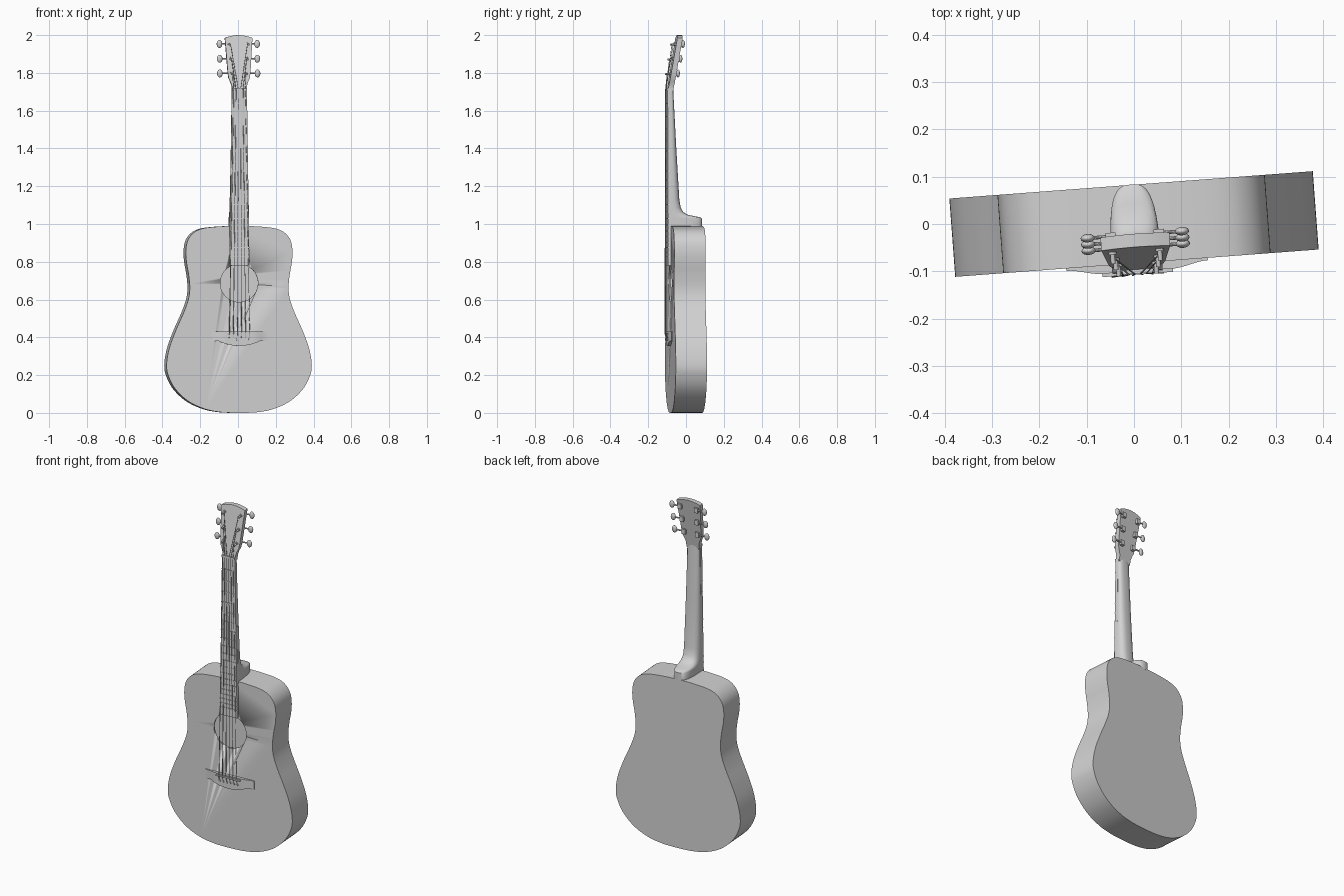
import bpy, bmesh, math
from mathutils import Vector, Matrix

if "Cube" in bpy.data.objects:
    bpy.data.objects.remove(bpy.data.objects["Cube"])

YAW = math.radians(4.3)      # the whole guitar is turned slightly
FRONT, BACK = -0.083, 0.083  # soundboard and back planes
NUT, SADDLE = 1.71, 0.42

grey = bpy.data.materials.new("plain_grey")
grey.diffuse_color = (0.65, 0.65, 0.65, 1)
grey.use_nodes = True
grey.node_tree.nodes["Principled BSDF"].inputs["Base Color"].default_value = grey.diffuse_color


def make(name, bm, angle=35):
    bmesh.ops.recalc_face_normals(bm, faces=bm.faces)
    me = bpy.data.meshes.new(name)
    bm.to_mesh(me)
    bm.free()
    me.materials.append(grey)
    ob = bpy.data.objects.new(name, me)
    bpy.context.collection.objects.link(ob)
    ob.rotation_euler.z = YAW
    bpy.ops.object.select_all(action='DESELECT')
    ob.select_set(True)
    bpy.context.view_layer.objects.active = ob
    bpy.ops.object.shade_smooth_by_angle(angle=math.radians(angle))
    return ob


def loft(bm, rings):
    rows = [[bm.verts.new(p) for p in r] for r in rings]
    n = len(rows[0])
    for a, b in zip(rows, rows[1:]):
        for i in range(n):
            j = (i + 1) % n
            bm.faces.new((a[i], a[j], b[j], b[i]))
    bm.faces.new(rows[0])
    bm.faces.new(rows[-1][::-1])


def prism(bm, outline, y0, y1):
    loft(bm, [[(x, y, z) for x, z in outline] for y in (y0, y1)])


def box(bm, lo, hi):
    prism(bm, [(lo[0], lo[2]), (hi[0], lo[2]), (hi[0], hi[2]), (lo[0], hi[2])], lo[1], hi[1])


def rod(bm, a, b, r, seg=8):
    a, b = Vector(a), Vector(b)
    d = b - a
    m = Matrix.Translation((a + b) / 2) @ d.to_track_quat('Z', 'Y').to_matrix().to_4x4()
    bmesh.ops.create_cone(bm, cap_ends=True, segments=seg, radius1=r, radius2=r,
                          depth=d.length, matrix=m)


def spline(pts, steps=6):
    out = []
    for i in range(len(pts) - 1):
        p0, p1 = Vector(pts[max(i - 1, 0)]), Vector(pts[i])
        p2, p3 = Vector(pts[i + 1]), Vector(pts[min(i + 2, len(pts) - 1)])
        for k in range(steps):
            t = k / steps
            out.append(0.5 * (2 * p1 + (p2 - p0) * t + (2 * p0 - 5 * p1 + 4 * p2 - p3) * t * t
                              + (3 * p1 - p0 - 3 * p2 + p3) * t ** 3))
    return [tuple(p) for p in out] + [pts[-1]]


def mirrored(half):
    return half + [(-x, z) for x, z in half[-2:0:-1]]


# body: hollow shell with a round sound hole
half = spline([(0, 0), (.09, .003), (.18, .02), (.27, .062), (.34, .128), (.377, .2),
               (.385, .26), (.37, .345), (.335, .44), (.295, .53), (.27, .6), (.262, .66),
               (.268, .73), (.28, .8), (.283, .86), (.272, .915), (.24, .955),
               (.19, .977), (.1, .987), (0, .99)])
outline = mirrored(half)
bm = bmesh.new()
prism(bm, outline, FRONT, BACK)
body = make("body", bm)

bm = bmesh.new()
prism(bm, [(x * .97, .495 + (z - .495) * .975) for x, z in outline], FRONT + .01, BACK - .01)
cavity = make("cavity_cutter", bm)
bm = bmesh.new()
rod(bm, (0, FRONT - .05, .687), (0, FRONT + .04, .687), .1, 64)
hole = make("hole_cutter", bm)
for cutter in (cavity, hole):
    cutter.hide_render = True
    mod = body.modifiers.new("cut", 'BOOLEAN')
    mod.operation, mod.solver, mod.object = 'DIFFERENCE', 'EXACT', cutter
bpy.context.view_layer.update()
me = bpy.data.meshes.new_from_object(body.evaluated_get(bpy.context.evaluated_depsgraph_get()))
body.modifiers.clear()
body.data = me
for cutter in (cavity, hole):
    bpy.data.objects.remove(cutter)

# neck and heel: rounded cross-sections lofted downwards (z, half width, back y, roundness)
bm = bmesh.new()
rings = []
for z, w, yb, p in [(1.72, .038, -.069, .75), (1.4, .044, -.052, .75), (1.13, .05, -.036, .75),
                    (1.085, .051, -.028, .75), (1.062, .052, -.014, .72), (1.049, .052, .01, .7),
                    (1.041, .052, .045, .68), (1.036, .052, .075, .66), (1.03, .052, .084, .65),
                    (.98, .052, .084, .65)]:
    ring = []
    for k in range(21):
        a = math.pi * k / 20
        c, s = math.cos(a), max(math.sin(a), 0)
        ring.append((w * math.copysign(abs(c) ** p, c), -.085 + (yb + .085) * s ** p, z))
    rings.append(ring)
loft(bm, rings)
make("neck", bm, 50)

# fretboard


def board_half(z):
    return .040 + (NUT - z) * .0145


bm = bmesh.new()
loft(bm, [[(-board_half(z), -.1, z), (board_half(z), -.1, z),
           (board_half(z), -.081, z), (-board_half(z), -.081, z)] for z in (.78, NUT)])
make("fretboard", bm)

# frets, spaced by the semitone rule
bm = bmesh.new()
for n in range(1, 21):
    z = NUT - (NUT - SADDLE) * (1 - 2 ** (-n / 12))
    w = board_half(z)
    box(bm, (-w, -.1025, z - .002), (w, -.099, z + .002))
make("frets", bm)

bm = bmesh.new()
box(bm, (-.04, -.105, NUT - .002), (.04, -.075, NUT + .01))
make("nut", bm)

# headstock leaning back


def head_y(z):
    return -.098 + .17 * (z - NUT)


half = [(0, 1.7), (.039, 1.7), (.04, 1.73), (.046, 1.75), (.056, 1.772), (.06, 1.8),
        (.073, 1.985), (.05, 1.993), (.025, 1.998), (0, 2.0)]
bm = bmesh.new()
loft(bm, [[(x, head_y(z) + t, z) for x, z in mirrored(half)] for t in (0, .028)])
make("headstock", bm)

# tuners: posts, collars, gear housings, shafts and buttons on both sides
tuners = [(1.797, .040), (1.875, .045), (1.953, .050)]
posts, gears, buttons = bmesh.new(), bmesh.new(), bmesh.new()
for side in (-1, 1):
    for z, x in tuners:
        y = head_y(z)
        yb = y + .034
        rod(posts, (side * x, y + .01, z), (side * x, y - .024, z - .004), .005, 12)
        rod(posts, (side * x, y + .01, z), (side * x, y - .004, z - .001), .009, 12)
        x0, x1 = sorted((side * (x - .01), side * (x + .012)))
        box(gears, (x0, yb - .012, z - .014), (x1, yb + .008, z + .014))
        rod(gears, (side * x, yb, z), (side * .092, yb, z), .004, 10)
        bmesh.ops.create_uvsphere(buttons, u_segments=16, v_segments=10, radius=1,
                                  matrix=Matrix.Translation((side * .1, yb, z))
                                  @ Matrix.Diagonal((.015, .009, .021, 1)))
make("tuner_posts", posts)
make("tuner_gears", gears)
make("tuner_buttons", buttons, 60)

# bridge: thick in the middle, thin wings, bowed lower edge
bm = bmesh.new()
rings = []
for k in range(31):
    x = -.15 + .01 * k
    t = min(max((abs(x) - .075) / .075, 0), 1)
    t = t * t * (3 - 2 * t)
    y = -.1 + .012 * t
    low = .355 + .025 * min(abs(x) / .11, 1) ** 2
    rings.append([(x, y, low), (x, y, .43), (x, FRONT + .004, .43), (x, FRONT + .004, low)])
loft(bm, rings)
make("bridge", bm)

bm = bmesh.new()
box(bm, (-.075, -.107, SADDLE - .004), (.075, -.09, SADDLE + .004))
make("saddle", bm)

# bridge pins and strings
pins, strings = bmesh.new(), bmesh.new()
for i in range(6):
    f = (i - 2.5) / 2.5
    side = 1 if f > 0 else -1
    pz, px = tuners[i if i < 3 else 5 - i]
    rod(pins, (f * .055, -.09, .39), (f * .055, -.106, .39), .0065, 12)
    path = [(f * .055, -.1, .392), (f * .054, -.108, SADDLE), (f * .031, -.106, NUT + .004),
            (side * (px - .005), head_y(pz) - .014, pz)]
    r = .0022 - .0002 * i
    for a, b in zip(path, path[1:]):
        rod(strings, a, b, r, 6)
make("bridge_pins", pins)
make("strings", strings, 60)
